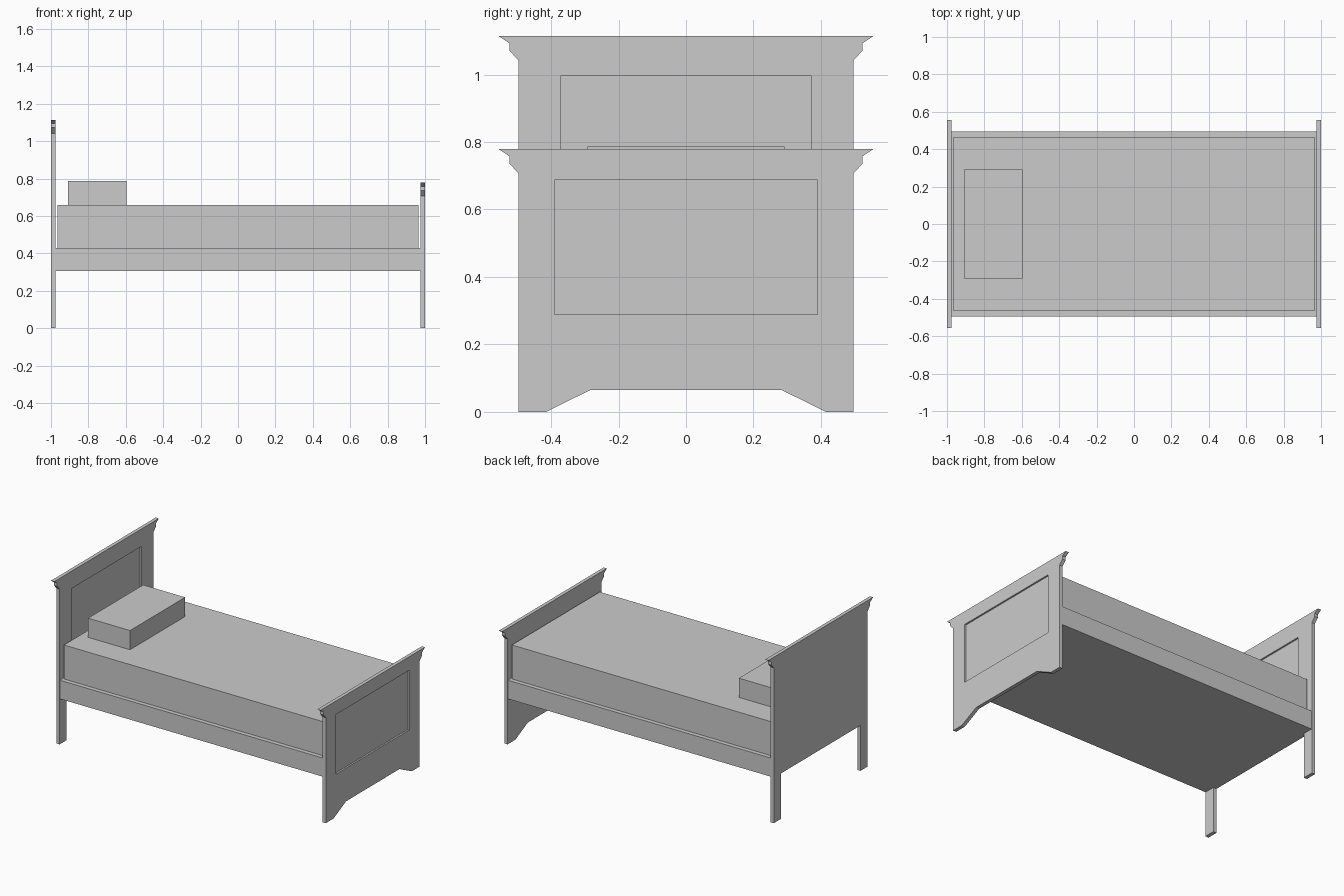
import bpy, bmesh

if "Cube" in bpy.data.objects:
    bpy.data.objects.remove(bpy.data.objects["Cube"])


def add_object(name, bm):
    bmesh.ops.recalc_face_normals(bm, faces=bm.faces[:])
    mesh = bpy.data.meshes.new(name)
    bm.to_mesh(mesh)
    bm.free()
    obj = bpy.data.objects.new(name, mesh)
    bpy.context.collection.objects.link(obj)
    return obj


def box(name, x0, x1, y0, y1, z0, z1):
    bm = bmesh.new()
    bmesh.ops.create_cube(bm, size=1)
    for v in bm.verts:
        v.co = ((x0 + x1) / 2 + v.co.x * (x1 - x0),
                (y0 + y1) / 2 + v.co.y * (y1 - y0),
                (z0 + z1) / 2 + v.co.z * (z1 - z0))
    return add_object(name, bm)


def end_board(name, x0, x1, half_foot, top, panel):
    """Extrude a mirrored (y, z) outline along x and recess a panel in the +x face."""
    crown = [(0.497, top - 0.072), (0.524, top - 0.042),
             (0.524, top - 0.021), (0.555, top)]
    half = half_foot + crown
    outline = half + [(-y, z) for y, z in reversed(half)]
    bm = bmesh.new()
    face = bm.faces.new([bm.verts.new((x0, y, z)) for y, z in outline])
    ext = bmesh.ops.extrude_face_region(bm, geom=[face])
    bmesh.ops.translate(bm, vec=(x1 - x0, 0, 0),
                        verts=[g for g in ext["geom"] if isinstance(g, bmesh.types.BMVert)])
    board = add_object(name, bm)

    half_w, z0, z1 = panel
    cutter = box("panel_cutter", x1 - 0.011, x1 + 0.05, -half_w, half_w, z0, z1)
    cutter.hide_render = True
    mod = board.modifiers.new("panel_recess", "BOOLEAN")
    mod.operation = "DIFFERENCE"
    mod.solver = "EXACT"
    mod.object = cutter
    bpy.context.view_layer.objects.active = board
    bpy.ops.object.modifier_apply(modifier=mod.name)
    bpy.data.objects.remove(cutter)
    return board


# Headboard on two straight legs
end_board("headboard", -1.0, -0.976,
          [(0.422, 0.305), (0.422, 0.0), (0.497, 0.0)], 1.114, (0.37, 0.48, 0.997))

# Footboard with a shaped lower edge
end_board("footboard", 0.976, 1.0,
          [(0.283, 0.065), (0.415, 0.0), (0.497, 0.0)], 0.779, (0.39, 0.288, 0.688))

# Base, mattress and pillow
box("bed_base", -0.976, 0.976, -0.495, 0.495, 0.305, 0.43)
box("mattress", -0.966, 0.966, -0.466, 0.466, 0.43, 0.658)
box("pillow", -0.908, -0.597, -0.292, 0.292, 0.658, 0.787)
